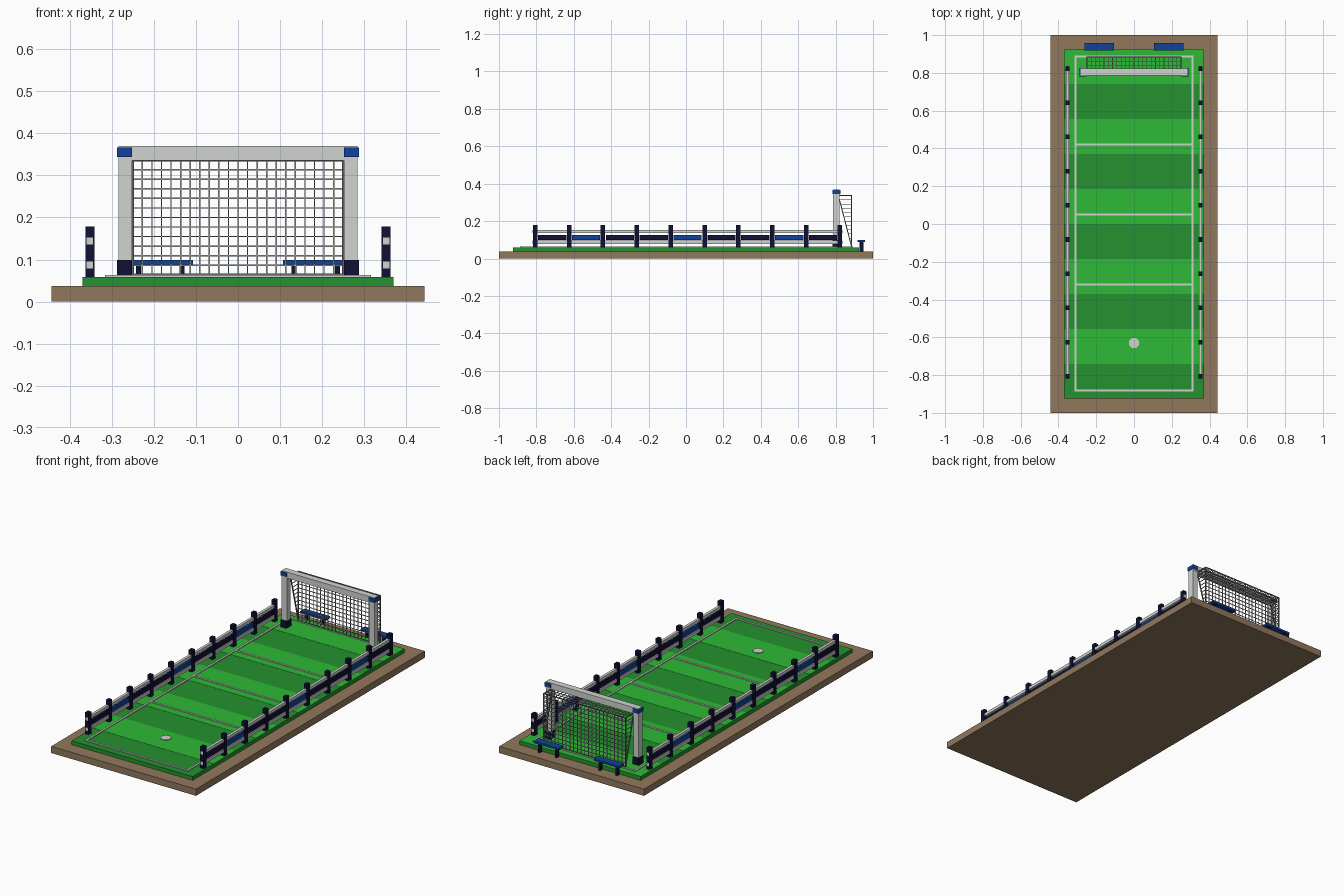
import bpy, bmesh, math
from mathutils import Vector, Matrix

if "Cube" in bpy.data.objects:
    bpy.data.objects.remove(bpy.data.objects["Cube"])


def mat(name, r, g, b):
    def lin(c):
        c /= 255
        return c / 12.92 if c <= 0.04045 else ((c + 0.055) / 1.055) ** 2.4
    m = bpy.data.materials.new(name)
    m.diffuse_color = (lin(r), lin(g), lin(b), 1)
    m.use_nodes = True
    m.node_tree.nodes["Principled BSDF"].inputs["Base Color"].default_value = m.diffuse_color
    return m


WOOD = mat("brown_base", 145, 119, 92)
DARK = mat("dark_grass", 36, 146, 46)
LIGHT = mat("light_grass", 46, 186, 54)
WHITE = mat("off_white", 208, 212, 208)
NAVY = mat("navy", 16, 16, 54)
BLUE = mat("blue", 17, 66, 154)
NET = mat("net_grey", 165, 168, 168)
FRAME = mat("frame_grey", 110, 112, 112)


def finish(name, bm, material):
    me = bpy.data.meshes.new(name)
    bm.to_mesh(me)
    bm.free()
    me.materials.append(material)
    ob = bpy.data.objects.new(name, me)
    bpy.context.collection.objects.link(ob)
    return ob


def boxes(name, material, spans):
    """One object from boxes given as (x0, x1, y0, y1, z0, z1)."""
    bm = bmesh.new()
    for x0, x1, y0, y1, z0, z1 in spans:
        m = Matrix.Translation(((x0 + x1) / 2, (y0 + y1) / 2, (z0 + z1) / 2))
        bmesh.ops.create_cube(bm, size=1, matrix=m @ Matrix.Diagonal((x1 - x0, y1 - y0, z1 - z0, 1)))
    return finish(name, bm, material)


def rods(name, material, pairs, t):
    """One object from square rods of thickness t between point pairs."""
    bm = bmesh.new()
    for a, b in pairs:
        a, b = Vector(a), Vector(b)
        d = b - a
        rot = Matrix.Identity(4)
        if abs(d.z) < 1e-6:
            size = (abs(d.x) + t, abs(d.y) + t, t)
        else:  # upright or leaning in the yz plane
            rot = Matrix.Rotation(-math.atan2(d.y, d.z), 4, 'X')
            size = (t, t, d.length)
        bmesh.ops.create_cube(bm, size=1, matrix=Matrix.Translation((a + b) / 2) @ rot @ Matrix.Diagonal((*size, 1)))
    return finish(name, bm, material)


# Base and striped turf
G = 0.058
boxes("base", WOOD, [(-0.443, 0.443, -1, 1, 0, 0.037)])
boxes("turf", DARK, [(-0.37, 0.37, -0.925, 0.925, 0.037, G)])
boxes("light_turf_stripes", LIGHT,
      [(-0.37, 0.37, -0.74 + 0.37 * i, -0.555 + 0.37 * i, G - 0.001, G + 0.001) for i in range(5)])

# Pitch markings
L = (G, G + 0.005)
w = 0.011
boxes("pitch_lines", WHITE,
      [(s * 0.31 - w / 2, s * 0.31 + w / 2, -0.888, 0.893, *L) for s in (-1, 1)] +
      [(-0.31, 0.31, y - w / 2, y + w / 2, *L) for y in (-0.882, -0.32, 0.05, 0.42, 0.887)])
bm = bmesh.new()
bmesh.ops.create_cone(bm, cap_ends=True, segments=20, radius1=0.027, radius2=0.027, depth=0.005,
                      matrix=Matrix.Translation((0, -0.63, G + 0.0025)))
finish("penalty_spot", bm, WHITE)

# Side fences
Y0, STEP = -0.806, 0.181
for side, s in (("left", -1), ("right", 1)):
    x = s * 0.352
    boxes(side + "_fence_posts", NAVY,
          [(x - 0.0105, x + 0.0105, Y0 + STEP * i - 0.012, Y0 + STEP * i + 0.012, G, 0.178) for i in range(10)])
    boxes(side + "_fence_rails", WHITE,
          [(x - 0.0075, x + 0.0075, Y0 - 0.014, Y0 + STEP * 9 + 0.014, z - 0.0085, z + 0.0085)
           for z in (0.144, 0.087)])
    for name, m, blue in (("navy", NAVY, False), ("blue", BLUE, True)):
        boxes(f"{side}_fence_{name}_panels", m,
              [(x - 0.005, x + 0.005, Y0 + STEP * i + 0.015, Y0 + STEP * (i + 1) - 0.015, 0.099, 0.125)
               for i in range(9) if (i % 3 == 1) == blue])

# Goal posts, crossbar, corner sleeves and feet
boxes("goal_posts", WHITE,
      [(s * 0.268 - 0.016, s * 0.268 + 0.016, 0.786, 0.82, G, 0.34) for s in (-1, 1)])
boxes("crossbar", WHITE, [(-0.284, 0.284, 0.786, 0.822, 0.336, 0.37)])
boxes("corner_sleeves", BLUE,
      [(s * 0.2695 - 0.018, s * 0.2695 + 0.018, 0.782, 0.825, 0.344, 0.366) for s in (-1, 1)])
boxes("goal_feet", NAVY,
      [(s * 0.2695 - 0.018, s * 0.2695 + 0.018, 0.782, 0.825, G, 0.099) for s in (-1, 1)])

# Net frame
X, YF, YB, ZB, ZT = 0.25, 0.815, 0.885, 0.064, 0.336
pairs = [((-X, YB, z), (X, YB, z)) for z in (ZB, ZT)]
for x in (-X, X):
    pairs += [((x, YB, ZB), (x, YB, ZT)), ((x, YF, ZT), (x, YB, ZT)), ((x, YB, ZB), (x, YF, ZT))]
rods("net_frame", FRAME, pairs, 0.005)

# Net strands: back, roof and triangular sides
xs = [-X + 2 * X * i / 22 for i in range(1, 22)]
zs = [ZB + (ZT - ZB) * i / 12 for i in range(1, 12)]
pairs = [((x, YB, ZB), (x, YB, ZT)) for x in xs]
pairs += [((x, YF, ZT), (x, YB, ZT)) for x in xs]
pairs += [((-X, YB, z), (X, YB, z)) for z in zs]
pairs += [((-X, y, ZT), (X, y, ZT)) for y in (0.838, 0.861)]
for x in (-X, X):
    pairs += [((x, YB - (YB - YF) * (z - ZB) / (ZT - ZB), z), (x, YB, z)) for z in zs]
rods("goal_net", NET, pairs, 0.0032)

# Benches behind the goal
for side, s in (("left", -1), ("right", 1)):
    x = s * 0.185
    boxes(side + "_bench_seat", BLUE, [(x - 0.078, x + 0.078, 0.918, 0.958, 0.088, 0.099)])
    boxes(side + "_bench_legs", NAVY,
          [(x + d - 0.006, x + d + 0.006, 0.928, 0.948, 0.037, 0.088) for d in (-0.052, 0.052)])
